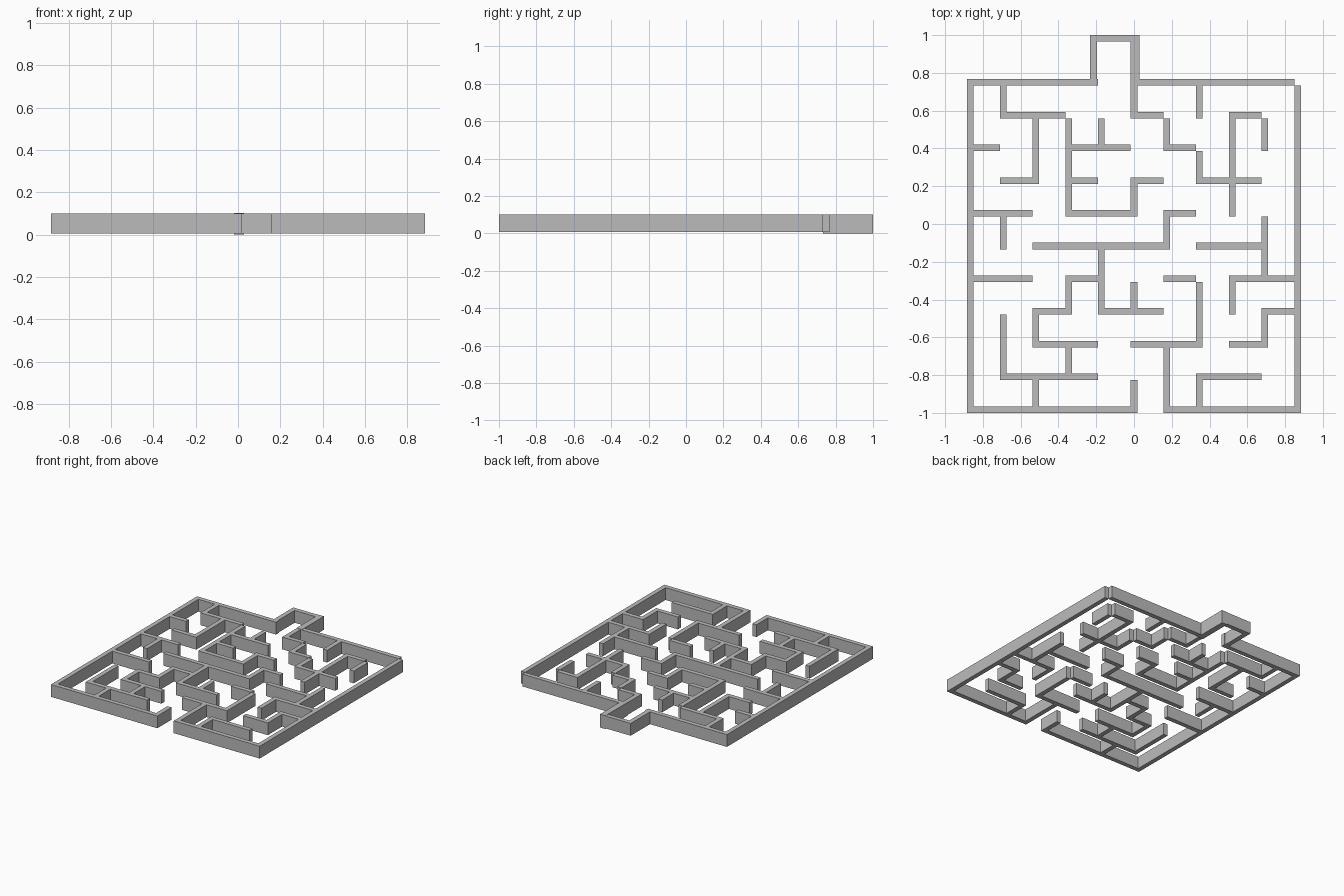
import bpy
import bmesh

# Remove the default cube
cube = bpy.data.objects.get("Cube")
if cube:
    bpy.data.objects.remove(cube, do_unlink=True)

STEP = 0.1732              # grid pitch
HALF = 0.0175              # half wall thickness
LEFT, FRONT = -0.866, -0.9825
BOTTOM, TOP = 0.006, 0.1

grey = bpy.data.materials.new("wall_grey")
grey.use_nodes = True
colour = (0.5, 0.5, 0.5, 1)
grey.diffuse_color = colour
grey.node_tree.nodes["Principled BSDF"].inputs["Base Color"].default_value = colour


def add_box(bm, x0, x1, y0, y1, z0=BOTTOM, z1=TOP):
    verts = bmesh.ops.create_cube(bm, size=1)["verts"]
    for v in verts:
        v.co.x = x1 if v.co.x > 0 else x0
        v.co.y = y1 if v.co.y > 0 else y0
        v.co.z = z1 if v.co.z > 0 else z0


def finish(bm, name):
    mesh = bpy.data.meshes.new(name)
    bm.to_mesh(mesh)
    bm.free()
    mesh.materials.append(grey)
    bpy.context.collection.objects.link(bpy.data.objects.new(name, mesh))


def edge_x(col):
    return LEFT + STEP * col - HALF


def edge_y(row):
    return FRONT + STEP * row - HALF


def build_walls(name, lines, across):
    """Each text entry lists the start-end runs on one grid line."""
    bm = bmesh.new()
    for i, runs in enumerate(lines):
        for run in runs.split():
            a, b = (int(n) for n in run.split("-"))
            if across:
                add_box(bm, edge_x(a), edge_x(b), edge_y(i), edge_y(i) + 2 * HALF)
            else:
                add_box(bm, edge_x(i), edge_x(i) + 2 * HALF, edge_y(a), edge_y(b))
    finish(bm, name)


# Walls running left to right, from the front row to the back row
build_walls("cross_walls", [
    "0-5 6-10",
    "1-4 7-9",
    "2-4 5-7 8-9",
    "2-3 4-6 9-10",
    "0-2 3-4 6-7 8-10",
    "2-6 7-9",
    "0-2 3-5 6-7",
    "1-2 3-4 5-6 7-9",
    "0-1 3-5 6-7",
    "1-3 5-6 8-9",
    "0-4 5-10",
], True)

# Walls running front to back, from the -x side to the +x side
build_walls("long_walls", [
    "0-10",
    "1-3 5-6 9-10",
    "0-1 2-3 7-9",
    "1-2 3-4 6-9",
    "3-5 8-9",
    "0-1 3-4 6-7 9-10",
    "0-2 5-6 8-9",
    "0-1 2-4 7-8 9-10",
    "3-4 6-9",
    "2-3 4-6 8-9",
    "0-10",
], False)

# Alcove at the back
bm = bmesh.new()
base = edge_y(10)
add_box(bm, -0.232, -0.196, base, 1)
add_box(bm, -0.018, 0.028, base, 1, 0, 0.102)
add_box(bm, -0.196, -0.018, 0.965, 1)
finish(bm, "back_alcove")
